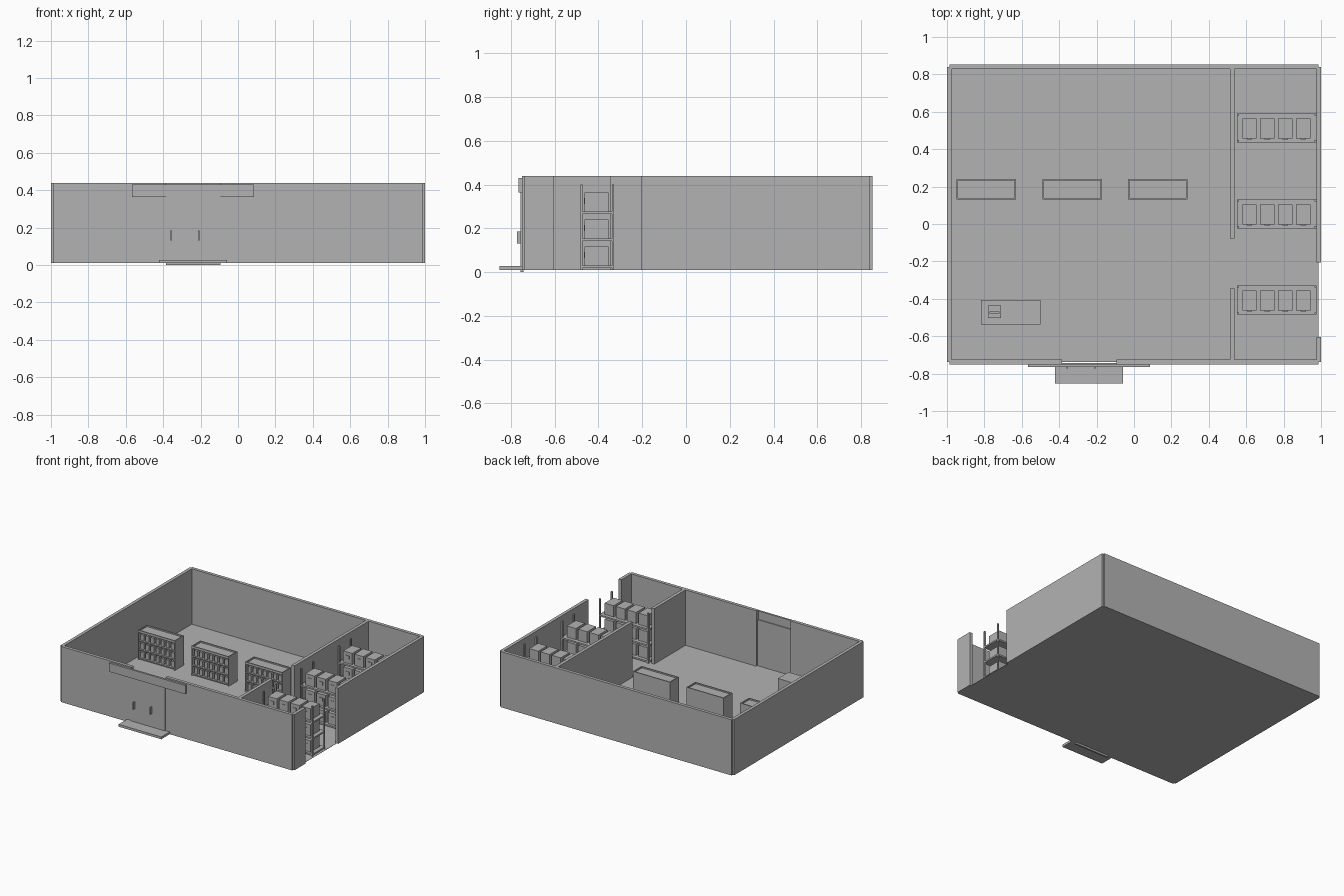
import bpy
import bmesh
from mathutils import Matrix, Vector

default_cube = bpy.data.objects.get("Cube")
if default_cube:
    bpy.data.objects.remove(default_cube, do_unlink=True)

grey = bpy.data.materials.new("plain_grey")
grey.use_nodes = True
grey.diffuse_color = (0.45, 0.45, 0.45, 1)
shader = next(n for n in grey.node_tree.nodes if n.type == "BSDF_PRINCIPLED")
shader.inputs["Base Color"].default_value = grey.diffuse_color


def build(name, boxes):
    """Make one object from boxes given as (x range, y range, z range)."""
    bm = bmesh.new()
    for ranges in boxes:
        low = Vector([min(r) for r in ranges])
        high = Vector([max(r) for r in ranges])
        place = Matrix.Translation((low + high) / 2) @ Matrix.Diagonal((*(high - low), 1))
        bmesh.ops.create_cube(bm, size=1, matrix=place)
    mesh = bpy.data.meshes.new(name)
    bm.to_mesh(mesh)
    bm.free()
    mesh.materials.append(grey)
    obj = bpy.data.objects.new(name, mesh)
    bpy.context.scene.collection.objects.link(obj)
    return obj


def span(start, size):
    return (start, start + size)


# Main dimensions of the roofless shop
GROUND, TOP, WALL = 0.01, 0.44, 0.025
FRONT, BACK = -0.75, 0.853
HALF = WALL / 2
height = (GROUND, TOP)
length = (FRONT + HALF, BACK - HALF)
width = (-1 + HALF, 1 - HALF)
DOOR = (-0.385, -0.093)

# Floor and outer walls
build("floor", [(width, length, span(GROUND, 0.002))])
build("back_wall", [(width, span(BACK, -WALL), height)])
build("right_wall", [(span(-1, WALL), length, height)])
build("left_wall", [(span(1, -WALL), (-0.205, length[1]), height),
                    (span(1, -WALL), (length[0], -0.605), height)])
build("front_wall", [((width[0], DOOR[0]), span(FRONT, WALL), height),
                     ((DOOR[1], width[1]), span(FRONT, WALL), height)])

# Storeroom partition with an open doorway
partition = span(0.512, WALL)
build("partition_wall", [(partition, (-0.077, length[1]), height),
                         (partition, (length[0], -0.344), height)])

# Entrance: doors, handles, sign board and step
build("entrance_door", [(DOOR, (-0.757, -0.743), (0, 0.365))])
build("door_handles", [(span(x, 0.008), (-0.772, -0.757), (0.13, 0.185))
                       for x in (-0.36, -0.215)])
build("sign_board", [((-0.567, 0.085), (-0.765, FRONT), (0.363, 0.43))])
build("entrance_step", [((-0.423, -0.058), (-BACK, FRONT), (GROUND, 0.028))])


# Storeroom racks: posts, three shelves, four crates on each
def storage_rack(label, y):
    x0, x1, depth, post = 0.55, 0.975, 0.155, 0.011
    posts = [(span(x, post), span(py, post), (GROUND, 0.4))
             for x in (x0, x1 - post) for py in (y, y + depth - post)]
    levels = [0.018 + 0.1235 * i for i in range(3)]
    shelves = [((x0, x1), span(y, depth), span(z, 0.012)) for z in levels]
    build(label + "_rack", posts + shelves)
    crates, tabs = [], []
    for z in levels:
        for column in range(4):
            x = x0 + 0.029 + 0.096 * column
            crates.append((span(x, 0.077), span(y + 0.02, 0.108), span(z + 0.012, 0.087)))
            tabs.append((span(x + 0.024, 0.029), span(y + 0.02, -0.004), span(z + 0.045, 0.028)))
    build(label + "_crates", crates)
    build(label + "_crate_tabs", tabs)


for label, y in (("front", -0.483), ("middle", -0.023), ("rear", 0.437)):
    storage_rack(label, y)


# Shop displays: open-fronted case with rimmed top and rows of goods
def display(label, x):
    w, y, depth, top, t = 0.318, 0.132, 0.108, 0.24, 0.008
    xs, ys, zs = span(x, w), span(y, depth), (GROUND, top)
    case = [(span(x, t), ys, zs),
            (span(x + w, -t), ys, zs),
            (xs, span(y + depth, -t), zs),
            (xs, span(y, t), (top - 2 * t, top))]
    levels = [GROUND + t + 0.068 * i for i in range(4)]
    case += [(xs, ys, span(z, t)) for z in levels]
    build(label + "_display", case)
    pitch = (w - 2 * t) / 7
    build(label + "_goods", [(span(x + t + pitch * (i + 0.18), pitch * 0.64),
                              (y + 0.012, y + depth - t), span(z + t, 0.044))
                             for z in levels[:3] for i in range(7)])


for label, x in (("right", -0.949), ("centre", -0.49), ("left", -0.031)):
    display(label, x)

# Sales counter with a till and its screen
build("sales_counter", [((-0.818, -0.5), (-0.536, -0.407), (GROUND, 0.148))])
build("till_base", [((-0.78, -0.712), (-0.502, -0.437), (0.148, 0.166))])
build("till_screen", [((-0.772, -0.72), (-0.478, -0.468), (0.166, 0.215))])
